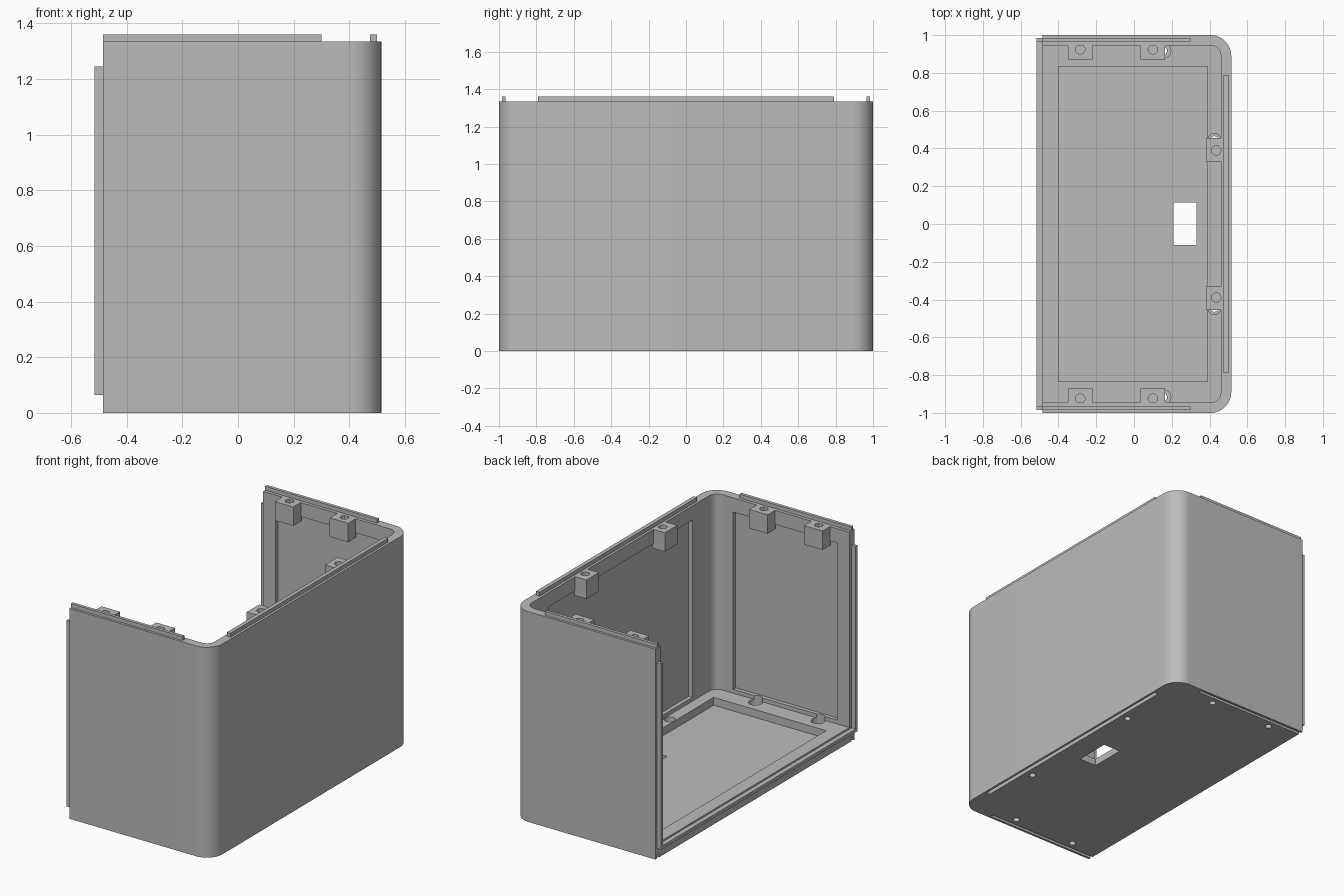
import bpy, bmesh, math
from mathutils import Matrix

old = bpy.data.objects.get("Cube")
if old:
    bpy.data.objects.remove(old)

grey = bpy.data.materials.new("plain grey")
grey.use_nodes = True
grey.diffuse_color = (0.5, 0.5, 0.5, 1)
grey.node_tree.nodes["Principled BSDF"].inputs["Base Color"].default_value = (0.5, 0.5, 0.5, 1)

H = 1.335                    # wall height
LEFT, RIGHT, SIDE = -0.485, 0.515, 1.0
FLOOR = 0.095                # floor rim height


def add(name, bm, helper=False):
    bmesh.ops.recalc_face_normals(bm, faces=bm.faces)
    me = bpy.data.meshes.new(name)
    bm.to_mesh(me)
    bm.free()
    me.materials.append(grey)
    ob = bpy.data.objects.new(name, me)
    bpy.context.scene.collection.objects.link(ob)
    ob.hide_render = helper
    return ob


def prism(bm, pts, z0, z1):
    base = bm.faces.new([bm.verts.new((x, y, z0)) for x, y in pts])
    ext = bmesh.ops.extrude_face_region(bm, geom=[base])["geom"]
    bmesh.ops.translate(bm, vec=(0, 0, z1 - z0),
                        verts=[v for v in ext if isinstance(v, bmesh.types.BMVert)])


def box(bm, x0, x1, y0, y1, z0, z1):
    prism(bm, [(x0, y0), (x1, y0), (x1, y1), (x0, y1)], z0, z1)


def cyl(bm, x, y, r, z0, z1):
    bmesh.ops.create_cone(bm, cap_ends=True, segments=32, radius1=r, radius2=r, depth=z1 - z0,
                          matrix=Matrix.Translation((x, y, (z0 + z1) / 2)))


def rounded(x0, x1, y, r, n=16):
    """Outline with both right-hand corners rounded."""
    pts = [(x0, -y)]
    for sign, start in ((-1, -90), (1, 0)):
        for i in range(n + 1):
            a = math.radians(start + 90 * i / n)
            pts.append((x1 - r + r * math.cos(a), sign * (y - r) + r * math.sin(a)))
    return pts + [(x0, y)]


def cut(ob, cutters):
    for c in cutters:
        m = ob.modifiers.new("cut", 'BOOLEAN')
        m.operation, m.solver, m.object = 'DIFFERENCE', 'EXACT', c
    bpy.context.view_layer.update()
    me = bpy.data.meshes.new_from_object(ob.evaluated_get(bpy.context.evaluated_depsgraph_get()))
    ob.modifiers.clear()
    ob.data = me
    for c in cutters:
        bpy.data.objects.remove(c)


def cutter(build):
    bm = bmesh.new()
    build(bm)
    return add("cutter", bm, True)


# Three-sided shell with floor
bm = bmesh.new()
prism(bm, rounded(LEFT, RIGHT, SIDE, 0.11), 0, H)
shell = add("shell", bm)


def panels(bm):              # shallow panels inside the walls
    for s in (-1, 1):
        ys = sorted((s * 0.90, s * 0.97))
        box(bm, -0.40, 0.33, *ys, 0.12, 1.245)
    box(bm, 0.42, 0.485, -0.72, 0.72, 0.12, 1.245)


def grooves(bm):             # mating slots under the walls
    for s in (-1, 1):
        ys = sorted((s * 0.965, s * 0.985))
        box(bm, LEFT - 0.1, 0.30, *ys, -0.1, 0.025)
    box(bm, 0.475, 0.50, -0.79, 0.79, -0.1, 0.025)


screws = [(x, s * 0.918) for x in (-0.285, 0.155) for s in (-1, 1)]
screws += [(0.425, s * 0.445) for s in (-1, 1)]


def screw_holes(bm):
    for x, y in screws:
        cyl(bm, x, y, 0.02, -0.1, 0.08)


def counterbores(bm):
    for x, y in screws:
        cyl(bm, x, y, 0.04 if x < 0.3 else 0.034, 0.045, 0.12)


cut(shell, [
    cutter(lambda b: prism(b, rounded(LEFT - 0.1, 0.46, 0.945, 0.055), FLOOR, H + 0.1)),
    cutter(lambda b: box(b, -0.40, 0.39, -0.835, 0.835, 0.045, 0.3)),
    cutter(lambda b: box(b, 0.21, 0.33, -0.11, 0.115, -0.1, 0.3)),
    cutter(panels), cutter(grooves), cutter(screw_holes), cutter(counterbores)])

# Mating tongues along the wall tops
for side, s in (("front", -1), ("back", 1)):
    ys = sorted((s * 0.965, s * 0.985))
    bm = bmesh.new()
    box(bm, LEFT, 0.30, *ys, H - 0.005, H + 0.025)
    add(side + "_top_tongue", bm)
    bm = bmesh.new()
    box(bm, -0.515, LEFT + 0.005, *ys, 0.065, 1.245)
    add(side + "_edge_tongue", bm)
bm = bmesh.new()
box(bm, 0.475, 0.50, -0.79, 0.79, H - 0.005, H + 0.025)
add("side_top_tongue", bm)
bm = bmesh.new()
box(bm, -0.515, LEFT + 0.005, -0.965, 0.965, 0.065, 0.085)
add("floor_tongue", bm)


# Screw posts at the top of the walls
def post(name, x0, x1, y0, y1, hx, hy):
    bm = bmesh.new()
    box(bm, x0, x1, y0, y1, H - 0.12, H)
    ob = add(name, bm)
    cut(ob, [cutter(lambda b: cyl(b, hx, hy, 0.025, H - 0.09, H + 0.1))])


for side, s in (("front", -1), ("back", 1)):
    for label, x in (("outer", -0.285), ("inner", 0.10)):
        post(f"{side}_{label}_post", x - 0.065, x + 0.065, *sorted((s * 0.87, s * 0.95)), x, s * 0.925)
    post(side + "_side_post", 0.38, 0.465, *sorted((s * 0.33, s * 0.455)), 0.435, s * 0.39)

# Smooth shading on the round corners only
bpy.ops.object.select_all(action='DESELECT')
shell.select_set(True)
bpy.context.view_layer.objects.active = shell
bpy.ops.object.shade_smooth_by_angle(angle=math.radians(30))
